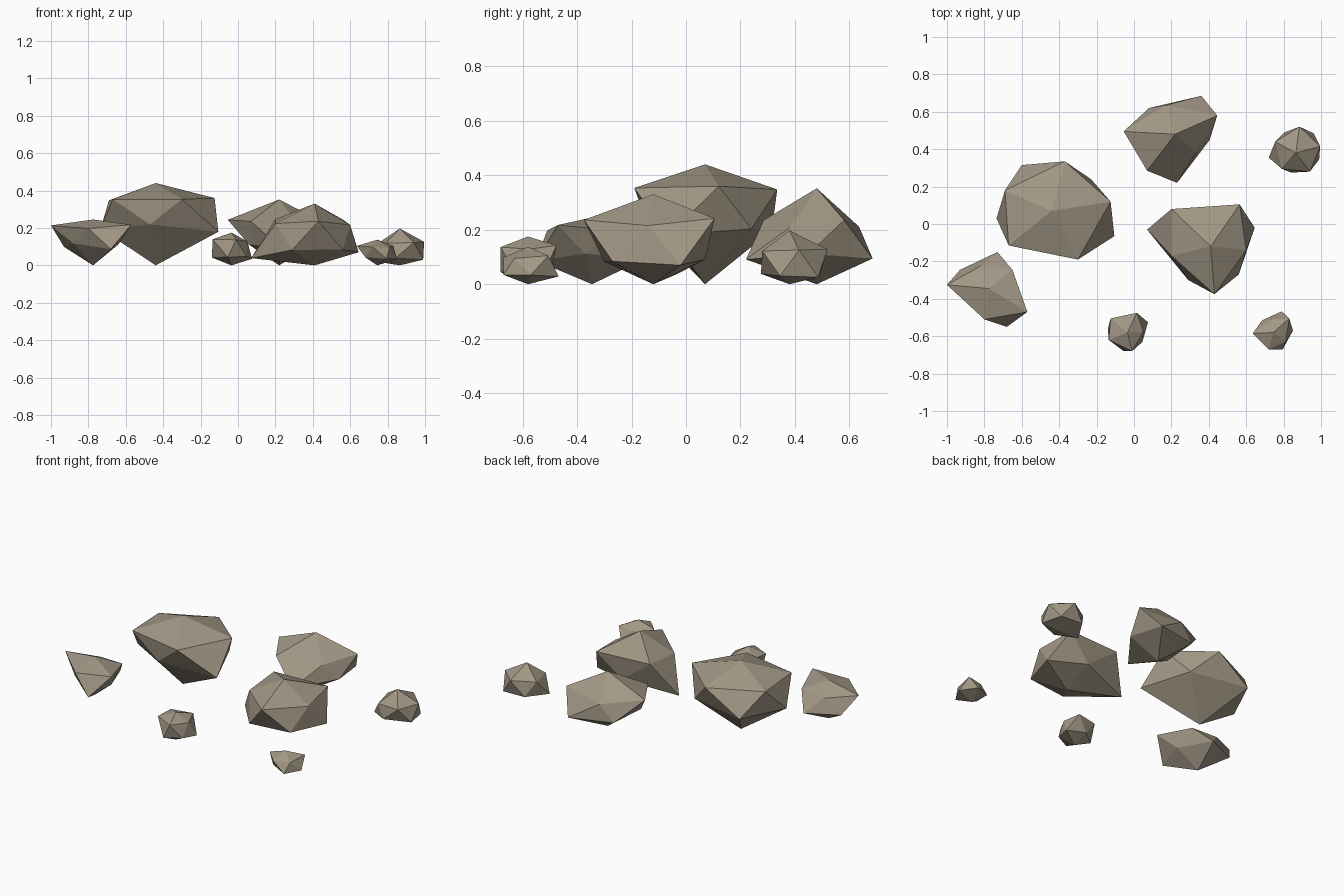
import bpy, bmesh
from math import hypot

stone = bpy.data.materials.new("stone")
stone.diffuse_color = (0.36, 0.31, 0.235, 1)


def rock(name, centre, height, mid, slope, upper, lower):
    """Distorted icosahedron: two staggered five-point rings plus a top and bottom point.
    Ring height follows from the distance to the centre, as on a radially jittered sphere."""
    cx, cy = centre
    bm = bmesh.new()

    def ring(points, sign):
        return [bm.verts.new((x, y, mid + sign * 0.5 * slope * hypot(x - cx, y - cy)))
                for x, y in points]

    top = bm.verts.new((cx, cy, height))
    base = bm.verts.new((cx, cy, 0))
    u, l = ring(upper, 1), ring(lower, -1)
    for i in range(5):
        j = (i + 1) % 5
        for tri in ((top, u[i], u[j]), (u[i], l[i], u[j]),
                    (l[i], l[j], u[j]), (base, l[j], l[i])):
            bm.faces.new(tri)
    bmesh.ops.recalc_face_normals(bm, faces=bm.faces)
    mesh = bpy.data.meshes.new(name)
    bm.to_mesh(mesh)
    bm.free()
    mesh.materials.append(stone)
    bpy.context.collection.objects.link(bpy.data.objects.new(name, mesh))


# Three big boulders
rock("boulder_large", (-.44, .07), .44, .275, .53,
     [(-.125, .12), (-.37, .335), (-.69, .18), (-.67, -.115), (-.30, -.19)],
     [(-.23, .24), (-.60, .315), (-.735, .03), (-.47, -.14), (-.105, -.065)])
rock("boulder_right", (.41, -.12), .33, .153, .65,
     [(.60, -.14), (.565, .105), (.20, .08), (.20, -.17), (.43, -.375)],
     [(.645, -.02), (.405, .07), (.07, -.03), (.29, -.30), (.56, -.27)])
rock("boulder_back", (.22, .48), .352, .165, .57,
     [(.445, .58), (.17, .635), (-.055, .495), (.07, .285), (.33, .38)],
     [(.36, .685), (.08, .62), (.06, .37), (.23, .22), (.405, .45)])

# Medium stone on the left
rock("stone_left", (-.775, -.345), .245, .15, .56,
     [(-.65, -.245), (-.82, -.225), (-1, -.325), (-.80, -.51), (-.57, -.47)],
     [(-.73, -.15), (-.93, -.245), (-.88, -.40), (-.68, -.55), (-.64, -.37)])

# Small stones around the edge
rock("stone_back_right", (.865, .38), .197, .077, .72,
     [(.995, .415), (.885, .52), (.755, .44), (.79, .295), (.94, .28)],
     [(.96, .485), (.805, .49), (.72, .355), (.84, .275), (.99, .345)])
rock("pebble_front", (-.035, -.58), .175, .09, .9,
     [(.05, -.575), (.015, -.475), (-.125, -.505), (-.135, -.62), (-.01, -.68)],
     [(.075, -.525), (-.05, -.495), (-.14, -.56), (-.055, -.68), (.045, -.63)])
rock("pebble_front_right", (.745, -.58), .137, .068, .65,
     [(.83, -.505), (.735, -.51), (.635, -.585), (.72, -.67), (.81, -.63)],
     [(.79, -.467), (.685, -.515), (.68, -.615), (.795, -.67), (.85, -.57)])
